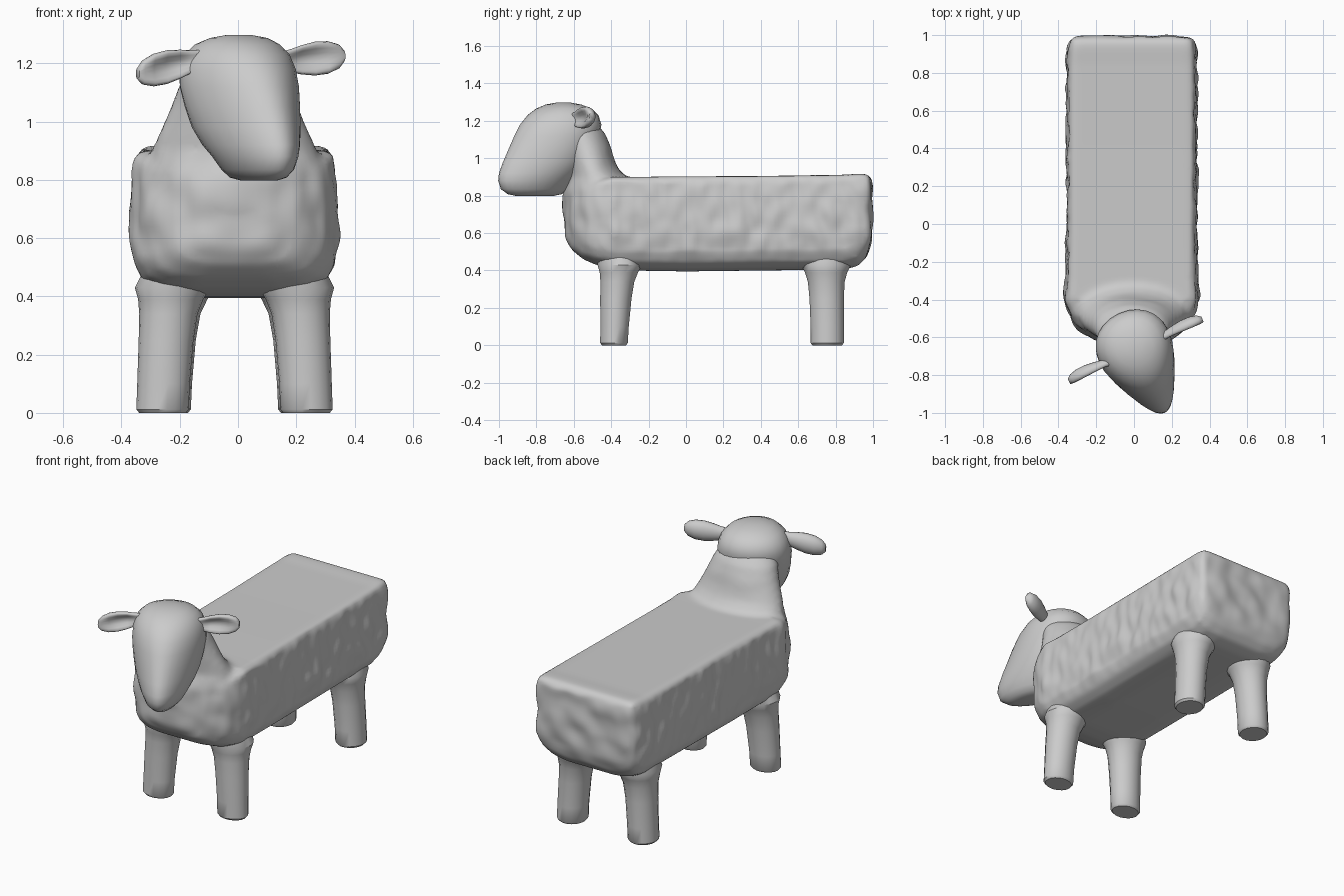
import bpy, bmesh
from math import sin, cos, pi, radians
from mathutils import Vector, noise

if "Cube" in bpy.data.objects:
    bpy.data.objects.remove(bpy.data.objects["Cube"])

CX = -0.012  # the body sits slightly left of the origin


def make_object(name, bm, angle=40):
    bmesh.ops.recalc_face_normals(bm, faces=bm.faces)
    mesh = bpy.data.meshes.new(name)
    bm.to_mesh(mesh)
    bm.free()
    ob = bpy.data.objects.new(name, mesh)
    bpy.context.collection.objects.link(ob)
    shade(ob, angle)
    return ob


def shade(ob, angle):
    bpy.ops.object.select_all(action='DESELECT')
    ob.select_set(True)
    bpy.context.view_layer.objects.active = ob
    bpy.ops.object.shade_smooth_by_angle(angle=radians(angle))


def loft(bm, rings):
    """Skin a list of equal-length point rings and cap both ends."""
    loops = [[bm.verts.new(p) for p in r] for r in rings]
    n = len(loops[0])
    for a, b in zip(loops, loops[1:]):
        for i in range(n):
            j = (i + 1) % n
            bm.faces.new((a[i], a[j], b[j], b[i]))
    bm.faces.new(loops[0])
    bm.faces.new(loops[-1])


def oval(cx, cy, z, rx, ry, n=24):
    return [(cx + rx * cos(2 * pi * i / n), cy + ry * sin(2 * pi * i / n), z) for i in range(n)]


# Body: half cross-section with round belly and flat seat, lofted along y
half = [(.45, 0), (.72, .03), (.88, .09), (.97, .2), (1, .36), (1, .6), (.98, .85), (.965, .95), (.93, .99), (.86, 1)]
section = half + [(-x, z) for x, z in reversed(half)]
stations = [(.992, .29, .60, .87), (.985, .32, .53, .905), (.965, .335, .47, .917), (.92, .342, .425, .917),
            (.85, .345, .405, .912), (.4, .345, .40, .905), (0, .345, .395, .903), (-.3, .35, .40, .90),
            (-.40, .357, .41, .90), (-.48, .335, .43, .875), (-.55, .29, .46, .85), (-.61, .21, .51, .82),
            (-.645, .12, .57, .79)]
bm = bmesh.new()
loft(bm, [[(CX + w * x, y, zb + (zt - zb) * z) for x, z in section] for y, w, zb, zt in stations])

# Neck, fused into the body
neck = [(.5, -.42, .28, .17), (.7, -.43, .32, .225), (.82, -.455, .315, .20), (.90, -.475, .285, .155),
        (.95, -.50, .262, .135), (1.0, -.515, .24, .13), (1.06, -.53, .215, .13), (1.13, -.56, .19, .13),
        (1.2, -.58, .13, .09)]
loft(bm, [oval(CX, y, z, rx, ry) for z, y, rx, ry in neck])
body = make_object("woolly_body", bm)
remesh = body.modifiers.new("fuse", 'REMESH')
remesh.mode = 'VOXEL'
remesh.voxel_size = 0.018
soften = body.modifiers.new("soften", 'SMOOTH')
soften.factor = 0.5
soften.iterations = 3
bpy.context.view_layer.objects.active = body
for m in ("fuse", "soften"):
    bpy.ops.object.modifier_apply(modifier=m)

# Wool tufts on the sides; the seat, belly and nape stay smooth
moves = []
for v in body.data.vertices:
    amount = max(0, 1 - abs(v.normal.z) * 1.5)
    p = Vector((v.co.x * 9, v.co.y * 16, v.co.z * 9))
    if v.co.z > .9:
        amount *= .3
    moves.append(v.normal * (noise.noise(p) * .014 * amount))
for v, d in zip(body.data.vertices, moves):
    v.co += d
shade(body, 50)

# Head frame: turned to its left, u runs towards the nose, v towards the ear
TURN = radians(25)
FWD = Vector((sin(TURN), -cos(TURN), 0))
SIDE = Vector((cos(TURN), sin(TURN), 0))
HEAD = Vector((.005, -.66, 0))


def head_point(u, v, z):
    return HEAD + FWD * u + SIDE * v + Vector((0, 0, z))


# Head: egg-shaped horizontal sections (z, front, back, half width, taper)
levels = [(.798, .27, .06, .05, .1), (.808, .32, .01, .08, .15), (.835, .36, -.02, .105, .2), (.88, .375, -.05, .13, .25),
          (.92, .37, -.09, .15, .3), (.98, .345, -.13, .172, .32), (1.05, .31, -.16, .187, .3), (1.12, .275, -.19, .197, .25),
          (1.18, .24, -.205, .195, .2), (1.23, .195, -.19, .178, .15), (1.265, .145, -.155, .145, .1),
          (1.287, .09, -.10, .10, 0), (1.298, .03, -.04, .04, 0)]
N = 28
rings = []
for z, front, back, width, taper in levels:
    ring = []
    for i in range(N):
        t = 2 * pi * i / N
        u = (front + back) / 2 + (front - back) / 2 * cos(t)
        ring.append(head_point(u, width * sin(t) * (1 - taper * cos(t)), z))
    rings.append(ring)
bm = bmesh.new()
loft(bm, rings)
make_object("head", bm, 60)

# Ears: leaf shapes with a hollow facing forwards
for name, s, z_root, z_tip in (("left_ear", 1, 1.205, 1.225), ("right_ear", -1, 1.215, 1.165)):
    bm = bmesh.new()
    rings = []
    for along, r in ((.14, .032), (.19, .04), (.23, .05), (.28, .058), (.33, .056), (.37, .042), (.39, .02)):
        f = (along - .14) / .25
        hollow = .055 * sin(pi * min(1, max(0, f)))
        ring = []
        for i in range(20):
            t = 2 * pi * i / 20
            u = .75 * r * cos(t) - hollow * max(0, cos(t)) ** 3
            ring.append(head_point(u + .01, s * along, z_root + (z_tip - z_root) * f + r * sin(t)))
        rings.append(ring)
    loft(bm, rings)
    make_object(name, bm, 60)

# Legs: tapered posts flaring into the belly (z, inward shift, y shift, rx, ry)
front = [(0, 0, 0, .08, .065), (.012, 0, 0, .09, .075), (.1, .003, .003, .09, .077), (.25, .012, .01, .094, .085),
         (.34, .02, .018, .10, .092), (.39, .028, .026, .112, .104), (.43, .035, .03, .13, .12), (.5, .06, .03, .12, .12)]
back = [(0, 0, 0, .075, .08), (.012, 0, 0, .085, .09), (.1, .004, 0, .085, .09), (.25, .014, -.003, .088, .093),
        (.34, .022, -.005, .096, .10), (.39, .03, -.006, .112, .115), (.43, .04, -.006, .13, .135), (.5, .06, 0, .12, .12)]
for label, profile, y0, x0 in (("front", front, -.385, .247), ("back", back, .755, .235)):
    for side, s in (("left", 1), ("right", -1)):
        bm = bmesh.new()
        loft(bm, [oval(CX + s * (x0 - dx), y0 + dy, z, rx, ry, 18) for z, dx, dy, rx, ry in profile])
        make_object(f"{label}_{side}_leg", bm)
